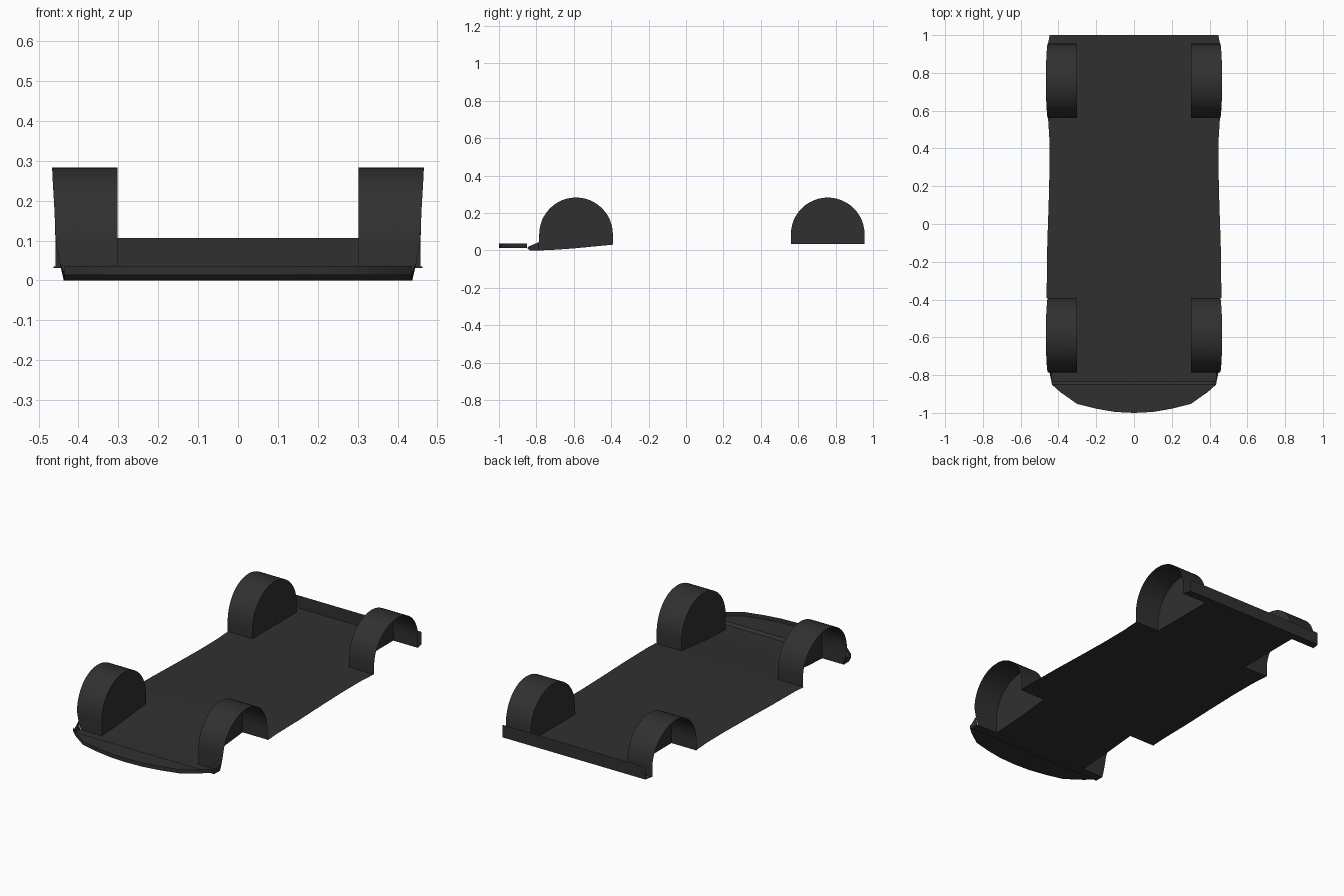
import bpy, bmesh, math

if "Cube" in bpy.data.objects:
    bpy.data.objects.remove(bpy.data.objects["Cube"])

mat = bpy.data.materials.new("underbody charcoal")
mat.diffuse_color = (0.03, 0.03, 0.03, 1)
mat.use_nodes = True
mat.node_tree.nodes["Principled BSDF"].inputs["Base Color"].default_value = mat.diffuse_color

FLOOR = 0.035          # height of the flat pan
INNER = 0.302          # x of the inner wheel-well walls
RAD = 0.197            # wheel-well radius
WELLS = (-0.588, 0.758)


def lerp(table, v):
    if v <= table[0][0]:
        return table[0][1]
    for (a, p), (b, q) in zip(table, table[1:]):
        if v <= b:
            return p + (q - p) * (v - a) / (b - a)
    return table[-1][1]


def floor_z(y):
    return lerp([(-0.85, 0.013), (-0.835, 0.0), (-0.785, 0.0), (-0.70, 0.004), (-0.60, 0.011),
                 (-0.391, 0.031), (-0.32, FLOOR)], y)


def floor_w(y):
    return lerp([(-0.85, 0.435), (-0.785, 0.437), (-0.70, 0.455), (-0.391, 0.463), (-0.1, 0.459),
                 (0.1, 0.452), (0.3, 0.447), (0.45, 0.448), (0.561, 0.455),
                 (0.955, 0.455), (1.0, 0.446)], y)


def make(name, faces, up=False, mirror=False):
    bm = bmesh.new()
    for f in faces:
        bm.faces.new([bm.verts.new(p) for p in f])
    bmesh.ops.remove_doubles(bm, verts=bm.verts, dist=0.0002)
    bmesh.ops.recalc_face_normals(bm, faces=bm.faces)
    if up and sum(f.normal.z * f.calc_area() for f in bm.faces) < 0:
        bmesh.ops.reverse_faces(bm, faces=bm.faces)
    me = bpy.data.meshes.new(name)
    bm.to_mesh(me)
    bm.free()
    me.materials.append(mat)
    ob = bpy.data.objects.new(name, me)
    bpy.context.collection.objects.link(ob)
    bpy.context.view_layer.objects.active = ob
    for o in bpy.context.selected_objects:
        o.select_set(False)
    ob.select_set(True)
    bpy.ops.object.shade_smooth_by_angle(angle=math.radians(30))
    if mirror:
        ob.modifiers.new("Mirror", 'MIRROR')
    return ob


# floor pan with four wheel cutouts
ys = [-0.85, -0.835, WELLS[0] - RAD, -0.70, -0.60, -0.50, WELLS[0] + RAD, -0.32, -0.1, 0.1, 0.3, 0.45,
      WELLS[1] - RAD, WELLS[1] + RAD, 1.0]
pan = []
for a, b in zip(ys, ys[1:]):
    za, zb = floor_z(a), floor_z(b)
    pan.append([(-INNER, a, za), (INNER, a, za), (INNER, b, zb), (-INNER, b, zb)])
    if not any(abs((a + b) / 2 - c) < RAD for c in WELLS):
        for s in (-1, 1):
            pan.append([(s * INNER, a, za), (s * floor_w(a), a, za),
                        (s * floor_w(b), b, zb), (s * INNER, b, zb)])
make("floor_pan", pan, up=True)

# front splitter tray with an upright rim
half = [(0.435, -0.85), (0.39, -0.89), (0.302, -0.952), (0.2, -0.978), (0.1, -0.995)]
edge = half + [(0, -1.0)] + [(-x, y) for x, y in reversed(half)]
zt = floor_z(-0.85)
make("front_splitter", [[(x, y, zt) for x, y in edge]], up=True)
make("splitter_rim", [[(*p, zt), (*q, zt), (*q, 0.036), (*p, 0.036)]
                      for p, q in zip(edge, edge[1:])])

# rear panel
make("rear_panel", [[(-0.446, 1, FLOOR), (0.446, 1, FLOOR), (0.446, 1, 0.106), (-0.446, 1, 0.106)]])


# wheel wells: arched shell plus inner wall, open outside and below
def well_x(c, y, z):
    x = 0.466 - 0.008 * abs((y - c) / RAD) ** 3
    if c < 0 and y < c - 0.1:
        x -= 0.025 * max(0, (0.13 - z) / 0.13) ** 2
    return x


for name, c in zip(("front_wheel_well", "rear_wheel_well"), WELLS):
    N = 24
    zc = 0.283 - RAD
    pts = [(c - RAD, floor_z(c - RAD)), (c - RAD, 0.045)]
    pts += [(c - RAD * math.cos(math.pi * i / N), zc + RAD * math.sin(math.pi * i / N))
            for i in range(N + 1)]
    pts += [(c + RAD, floor_z(c + RAD))]
    shell = [[(INNER, *p), (INNER, *q), (well_x(c, *q), *q), (well_x(c, *p), *p)]
             for p, q in zip(pts, pts[1:])]
    base = [(y, floor_z(y)) for y in reversed(ys) if c - RAD + 0.01 < y < c + RAD - 0.01]
    wall = [(INNER, *p) for p in pts + base]
    make(name, shell + [wall], mirror=True)

# small side skirts joining the front wells to the splitter
y0 = WELLS[0] - RAD
make("front_side_skirt", [
    [(0.435, -0.85, 0.013), (0.435, -0.835, 0), (0.436, -0.84, 0.022)],
    [(0.435, -0.835, 0), (0.437, y0, 0), (well_x(WELLS[0], y0, 0.045), y0, 0.045), (0.436, -0.84, 0.022)],
], mirror=True)
